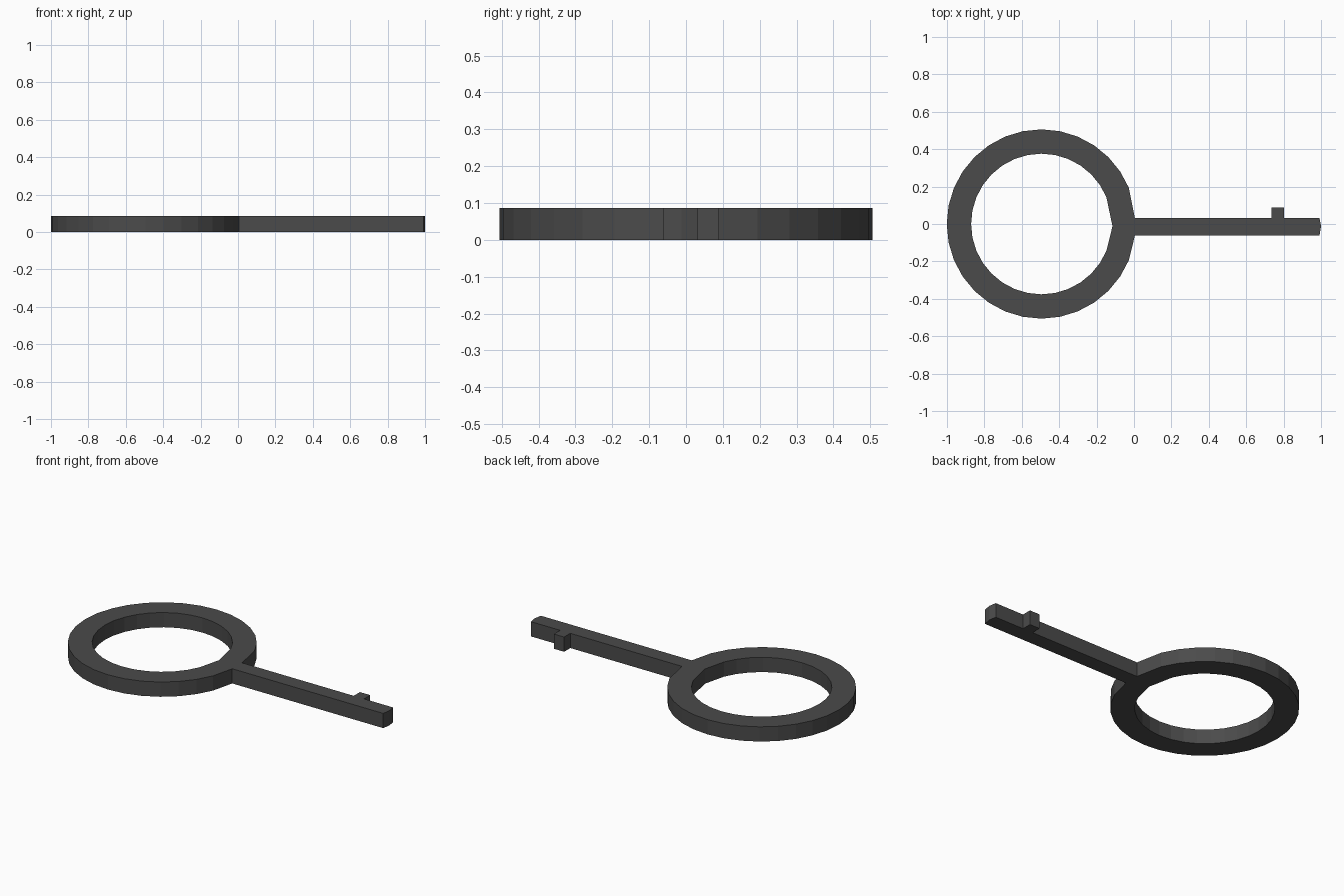
import bpy, bmesh, math

if "Cube" in bpy.data.objects:
    bpy.data.objects.remove(bpy.data.objects["Cube"])

HEIGHT = 0.087
CX, R_OUT, R_IN = -0.495, 0.506, 0.376
Y_LO, Y_HI, Y_MID = -0.061, 0.031, -0.012

mat = bpy.data.materials.new("dark grey metal")
mat.diffuse_color = (0.07, 0.07, 0.07, 1)
mat.use_nodes = True
mat.node_tree.nodes["Principled BSDF"].inputs["Base Color"].default_value = mat.diffuse_color


def ring_point(r, k):
    a = 2 * math.pi * k / 32
    return (CX + r * math.cos(a), r * math.sin(a))


# flat pieces of the key outline; shared edges get welded
pieces = []

# ring bow, 32-sided, open next to the shaft
for k in range(2, 30):
    pieces.append([ring_point(R_OUT, k), ring_point(R_OUT, k + 1),
                   ring_point(R_IN, k + 1), ring_point(R_IN, k)])

# junction between bow and shaft
top, bottom, inner = (0.005, Y_HI), (0.005, Y_LO), (-0.115, Y_MID)
pieces.append([ring_point(R_OUT, 2), ring_point(R_IN, 2), inner, top])
pieces.append([top, inner, bottom])
pieces.append([bottom, inner, ring_point(R_IN, 30), ring_point(R_OUT, 30)])

# shaft with slightly pointed tip
b0, b1 = 0.735, 0.802
pieces.append([top, bottom, (0.992, Y_LO), (1.0, Y_MID), (0.992, Y_HI),
               (b1, Y_HI), (b0, Y_HI)])

# small bit
pieces.append([(b0, Y_HI), (b1, Y_HI), (b1, 0.089), (b0, 0.089)])

bm = bmesh.new()
for p in pieces:
    bm.faces.new([bm.verts.new((x, y, 0)) for x, y in p])
bmesh.ops.remove_doubles(bm, verts=bm.verts, dist=1e-4)
bmesh.ops.recalc_face_normals(bm, faces=bm.faces)

# thicken upward, keeping the underside
ext = bmesh.ops.extrude_face_region(bm, geom=bm.faces[:], use_keep_orig=True)
for v in ext["geom"]:
    if isinstance(v, bmesh.types.BMVert):
        v.co.z += HEIGHT
bmesh.ops.recalc_face_normals(bm, faces=bm.faces)

me = bpy.data.meshes.new("key")
bm.to_mesh(me)
bm.free()
me.materials.append(mat)
bpy.context.collection.objects.link(bpy.data.objects.new("key", me))
